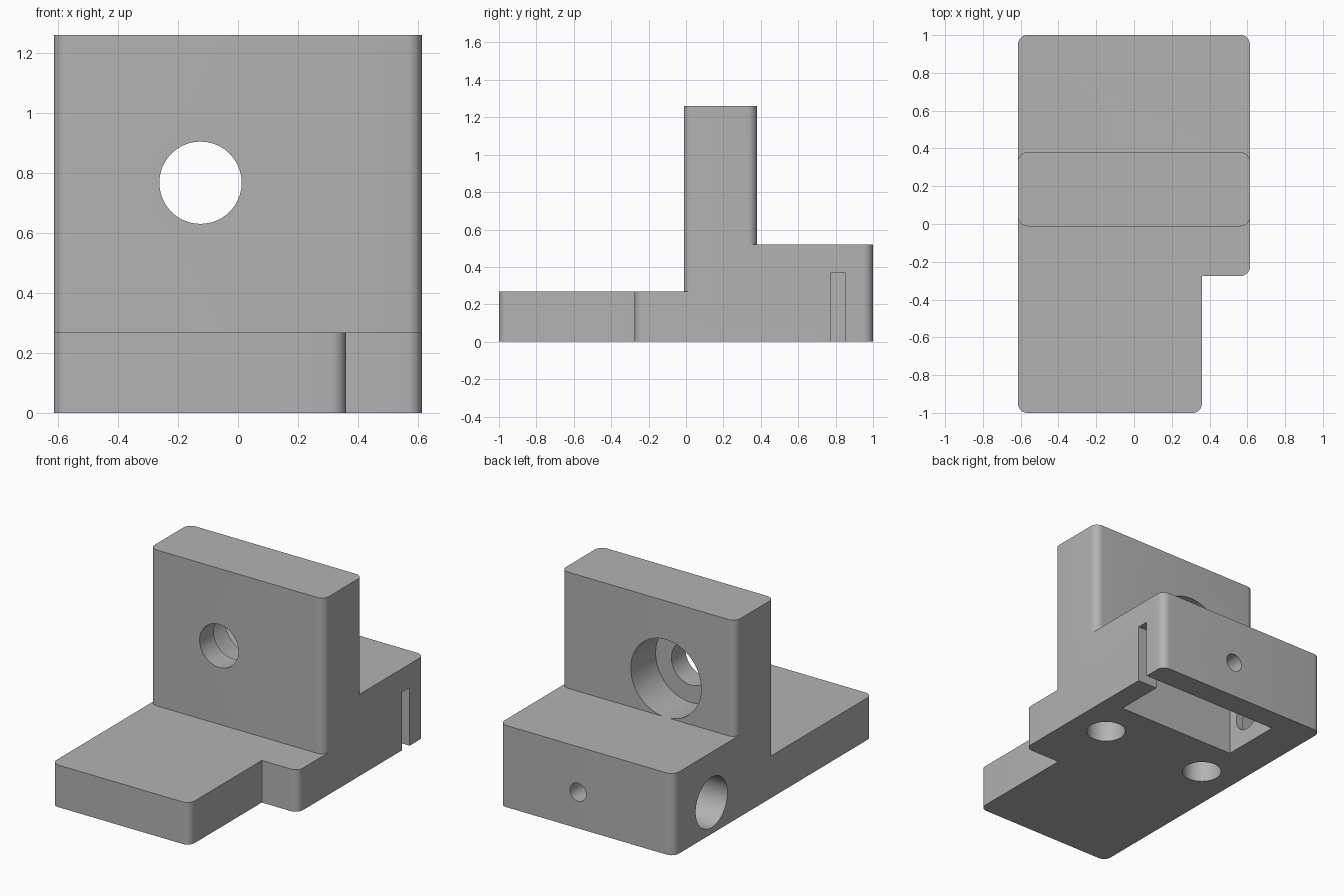
import bpy
import bmesh
import math
from mathutils import Matrix, Vector

old = bpy.data.objects.get("Cube")
if old:
    bpy.data.objects.remove(old, do_unlink=True)

W = 0.614       # half width
FILLET = 0.05   # vertical corner radius

grey = bpy.data.materials.new("plain_grey")
grey.use_nodes = True
colour = (0.45, 0.45, 0.45, 1)
grey.diffuse_color = colour
grey.node_tree.nodes["Principled BSDF"].inputs["Base Color"].default_value = colour


def finish(name, bm):
    bmesh.ops.recalc_face_normals(bm, faces=bm.faces)
    mesh = bpy.data.meshes.new(name)
    bm.to_mesh(mesh)
    bm.free()
    mesh.materials.append(grey)
    obj = bpy.data.objects.new(name, mesh)
    bpy.context.collection.objects.link(obj)
    return obj


def prism(name, outline, z0, z1, rounded=()):
    """Extrude an outline upward, rounding the chosen corners."""
    points = []
    for i, p in enumerate(outline):
        p = Vector(p)
        if i not in rounded:
            points.append(p)
            continue
        a = (Vector(outline[i - 1]) - p).normalized() * FILLET
        b = (Vector(outline[(i + 1) % len(outline)]) - p).normalized() * FILLET
        for k in range(9):
            t = math.pi / 2 * k / 8
            points.append(p + a * (1 - math.sin(t)) + b * (1 - math.cos(t)))
    bm = bmesh.new()
    face = bm.faces.new([bm.verts.new((p.x, p.y, z0)) for p in points])
    top = bmesh.ops.extrude_face_region(bm, geom=[face])["geom"]
    verts = [v for v in top if isinstance(v, bmesh.types.BMVert)]
    bmesh.ops.translate(bm, verts=verts, vec=(0, 0, z1 - z0))
    return finish(name, bm)


def rect(x0, x1, y0, y1):
    return [(x0, y0), (x1, y0), (x1, y1), (x0, y1)]


def bore(name, start, end, radius):
    """Cylinder between two points."""
    a, b = Vector(start), Vector(end)
    turn = (b - a).to_track_quat("Z", "Y").to_matrix().to_4x4()
    bm = bmesh.new()
    bmesh.ops.create_cone(bm, cap_ends=True, segments=64, radius1=radius,
                          radius2=radius, depth=(b - a).length,
                          matrix=Matrix.Translation((a + b) / 2) @ turn)
    return finish(name, bm)


def combine(target, tool, operation):
    mod = target.modifiers.new(tool.name, "BOOLEAN")
    mod.operation = operation
    mod.solver = "EXACT"
    mod.object = tool
    bpy.context.view_layer.objects.active = target
    bpy.ops.object.modifier_apply(modifier=mod.name)
    bpy.data.objects.remove(tool, do_unlink=True)


# Base plate with a notched front corner
bracket = prism("mounting_bracket",
                [(-W, -1), (0.36, -1), (0.36, -0.275), (W, -0.275), (W, 1), (-W, 1)],
                0, 0.268, rounded=(0, 1, 3, 4, 5))

# Raised rear block and upright wall
combine(bracket, prism("rear_block", rect(-W, W, 0.185, 1), 0.1, 0.52, (2, 3)), "UNION")
combine(bracket, prism("upright_wall", rect(-W, W, -0.012, 0.38), 0.15, 1.26,
                       (0, 1, 2, 3)), "UNION")

cutters = [
    # Pocket under the rear block, with a slot out to one side
    prism("pocket", rect(-0.36, 0.475, 0.46, 0.85), -0.1, 0.37),
    prism("side_slot", rect(0.4, 0.8, 0.775, 0.85), -0.1, 0.37),
    # Stepped hole through the upright
    bore("wall_hole", (-0.125, -0.2, 0.767), (-0.125, 0.2, 0.767), 0.137),
    bore("wall_counterbore", (-0.125, 0.13, 0.767), (-0.125, 0.6, 0.767), 0.248),
    # Stepped hole from the side into the pocket
    bore("side_counterbore", (-0.8, 0.62, 0.2), (-0.41, 0.62, 0.2), 0.16),
    bore("side_hole", (-0.5, 0.62, 0.2), (-0.2, 0.62, 0.2), 0.1),
    # Small hole from the back into the pocket
    bore("back_hole", (0.06, 0.7, 0.23), (0.06, 1.2, 0.23), 0.057),
]
# Pair of blind holes in the underside
for x in (-0.373, 0.373):
    cutters.append(bore("underside_hole", (x, 0.185, -0.1), (x, 0.185, 0.4), 0.115))

for cutter in cutters:
    combine(bracket, cutter, "DIFFERENCE")

bpy.ops.object.select_all(action="DESELECT")
bracket.select_set(True)
bpy.context.view_layer.objects.active = bracket
bpy.ops.object.shade_smooth_by_angle(angle=math.radians(30))
